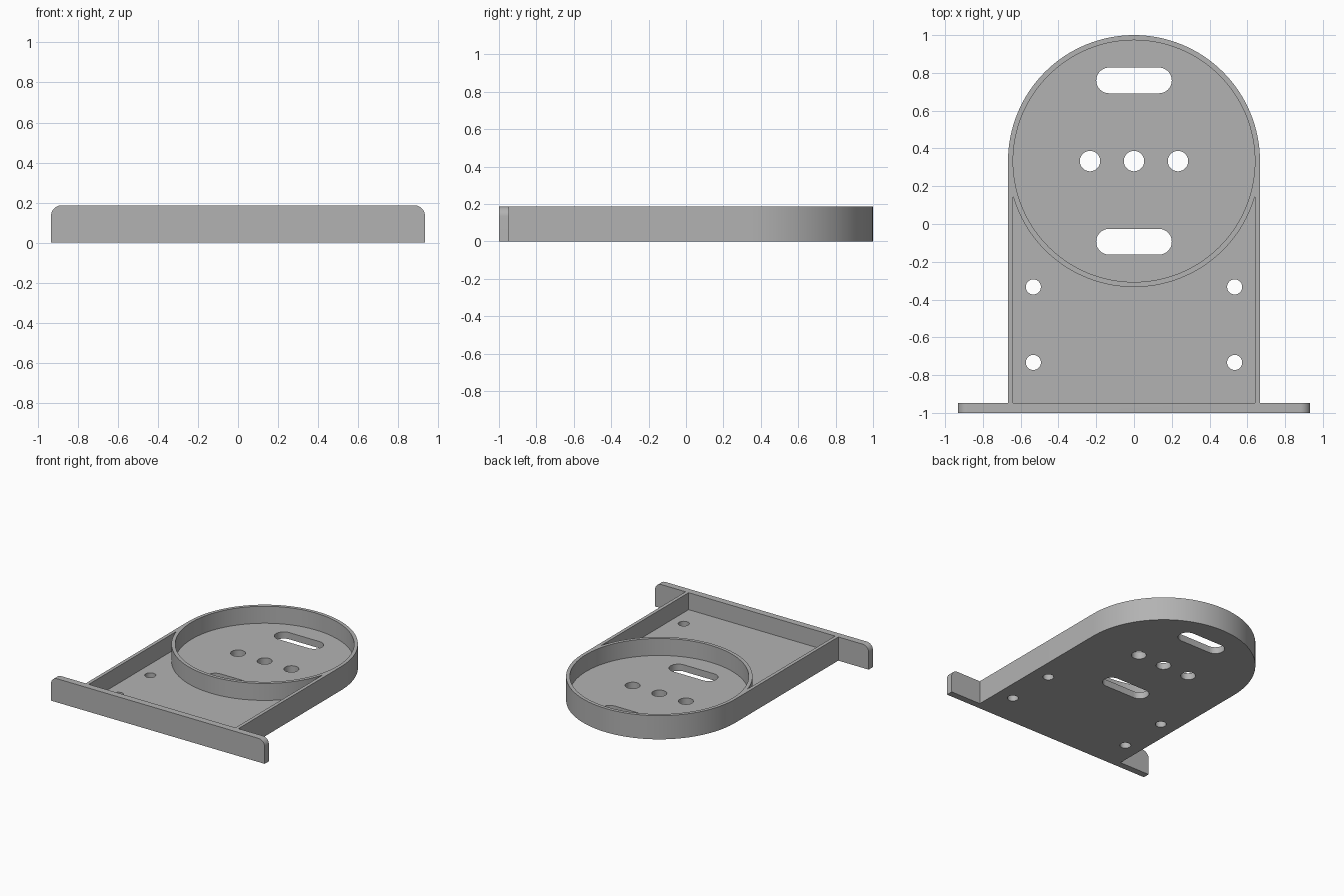
import bpy, bmesh
from math import sin, cos, pi, acos
from mathutils import Matrix

cube = bpy.data.objects.get("Cube")
if cube:
    bpy.data.objects.remove(cube, do_unlink=True)

HEIGHT, FLOOR, WALL = 0.187, 0.053, 0.027
R, CY = 0.667, 0.333            # round end radius and centre
FRONT, PLATE = -1.0, 0.053      # front face and flange thickness
INNER = R - WALL
BACK_OF_PLATE = FRONT + PLATE

grey = bpy.data.materials.new("Plain grey")
grey.use_nodes = True
colour = (0.45, 0.45, 0.45, 1)
grey.diffuse_color = colour
grey.node_tree.nodes["Principled BSDF"].inputs["Base Color"].default_value = colour


def arc(cx, cy, r, a0, a1, n):
    return [(cx + r * cos(a0 + (a1 - a0) * i / n),
             cy + r * sin(a0 + (a1 - a0) * i / n)) for i in range(n + 1)]


def circle(cx, cy, r, n=48):
    return arc(cx, cy, r, 0, 2 * pi, n)[:-1]


def prism(name, points, low, high, matrix=Matrix()):
    """Extrude a flat outline along z, then place it."""
    bm = bmesh.new()
    face = bm.faces.new([bm.verts.new((x, y, low)) for x, y in points])
    top = bmesh.ops.extrude_face_region(bm, geom=[face])["geom"]
    bmesh.ops.translate(bm, vec=(0, 0, high - low),
                        verts=[v for v in top if isinstance(v, bmesh.types.BMVert)])
    bm.transform(matrix)
    bmesh.ops.recalc_face_normals(bm, faces=bm.faces)
    mesh = bpy.data.meshes.new(name)
    bm.to_mesh(mesh)
    bm.free()
    mesh.materials.append(grey)
    obj = bpy.data.objects.new(name, mesh)
    bpy.context.collection.objects.link(obj)
    return obj


def combine(target, tool, operation):
    """Apply a boolean and discard the tool."""
    mod = target.modifiers.new(operation, "BOOLEAN")
    mod.operation, mod.solver, mod.object = operation, "EXACT", tool
    bpy.context.view_layer.objects.active = target
    bpy.ops.object.modifier_apply(modifier=mod.name)
    bpy.data.objects.remove(tool, do_unlink=True)


# Body: straight sides with a round back end
start = FRONT + PLATE / 2
body = prism("mounting_bracket",
             [(-R, start), (R, start)] + arc(0, CY, R, 0, pi, 64), 0, HEIGHT)

# Front flange with rounded upper corners
half, corner = 0.933, 0.053
outline = ([(-half, 0), (half, 0)]
           + arc(half - corner, HEIGHT - corner, corner, 0, pi / 2, 10)
           + arc(corner - half, HEIGHT - corner, corner, pi / 2, pi, 10))
flange = prism("front_flange", outline, -BACK_OF_PLATE, -FRONT,
               Matrix.Rotation(pi / 2, 4, "X"))
combine(body, flange, "UNION")

# Round pocket, and front pocket bounded by the outside of the ring
combine(body, prism("round_pocket", circle(0, CY, INNER, 128), FLOOR, 0.3), "DIFFERENCE")
a = acos(INNER / R)
pocket = [(-INNER, BACK_OF_PLATE), (INNER, BACK_OF_PLATE)] + arc(0, CY, R, -a, a - pi, 56)
combine(body, prism("front_pocket", pocket, FLOOR, 0.3), "DIFFERENCE")

# Holes and slots through the floor
holes = [circle(x, CY, 0.054) for x in (-0.233, 0, 0.233)]
holes += [circle(x, y, 0.04, 32) for x in (-0.533, 0.533) for y in (-0.333, -0.733)]
slot_r, slot_x = 0.068, 0.132
for y in (CY - 0.427, CY + 0.427):
    holes.append(arc(slot_x, y, slot_r, -pi / 2, pi / 2, 24)
                 + arc(-slot_x, y, slot_r, pi / 2, 3 * pi / 2, 24))
for outline in holes:
    combine(body, prism("hole_cutter", outline, -0.1, 0.1), "DIFFERENCE")

# Smooth curved walls, crisp edges
bpy.ops.object.select_all(action="DESELECT")
body.select_set(True)
bpy.context.view_layer.objects.active = body
bpy.ops.object.shade_smooth_by_angle(angle=pi / 6)
